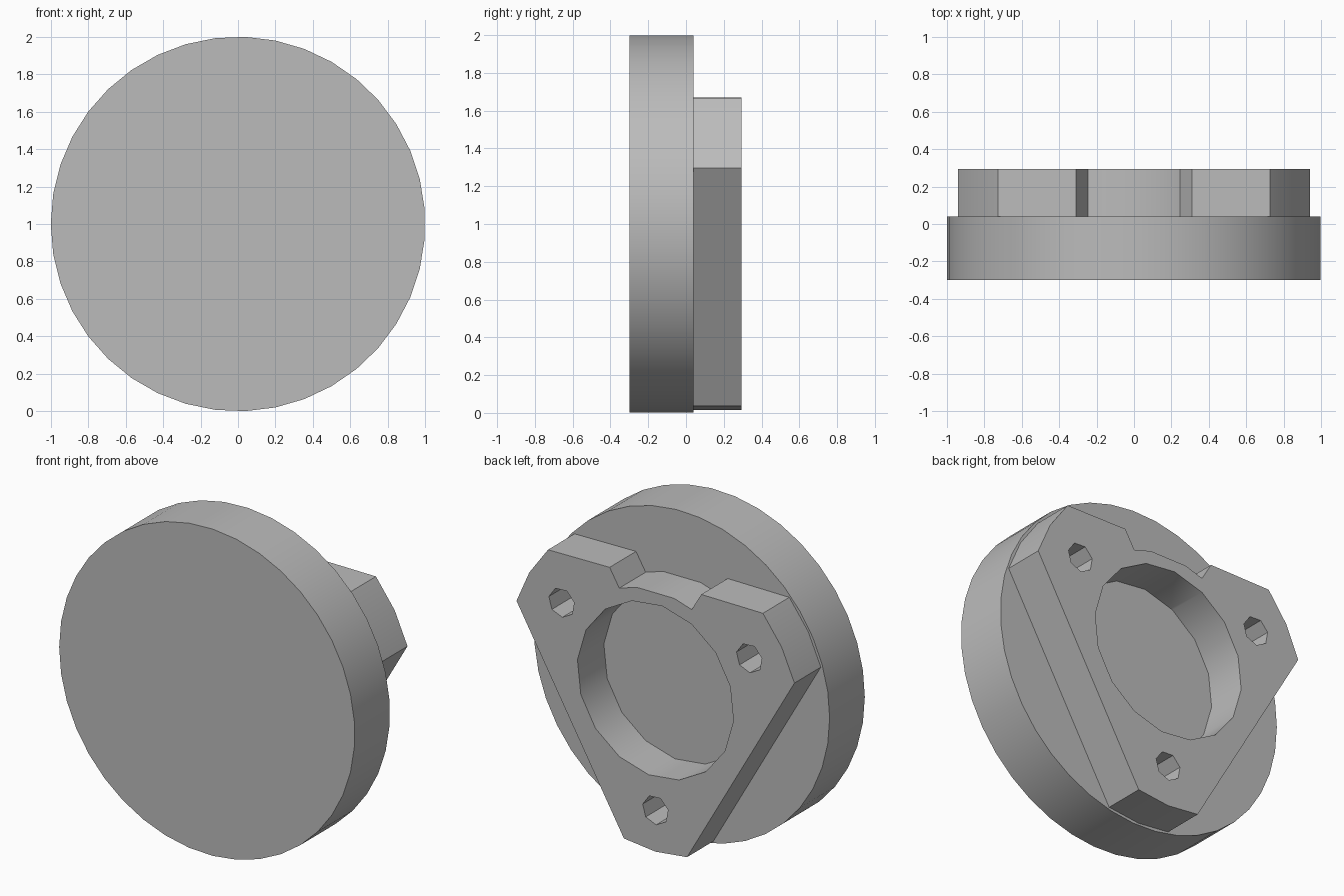
import bpy
import bmesh
import math

if "Cube" in bpy.data.objects:
    bpy.data.objects.remove(bpy.data.objects["Cube"])

CENTRE = 1.0
FRONT, STEP, BACK = -0.30, 0.04, 0.295

grey = bpy.data.materials.new("plain_grey")
grey.use_nodes = True
colour = (0.5, 0.5, 0.5, 1)
grey.diffuse_color = colour
grey.node_tree.nodes["Principled BSDF"].inputs["Base Color"].default_value = colour


def polar(radius, degrees):
    a = math.radians(degrees)
    return radius * math.cos(a), radius * math.sin(a)


def ring(radius, sides, start=0, at=(0, 0)):
    points = [polar(radius, start + 360 * i / sides) for i in range(sides)]
    return [(x + at[0], z + at[1]) for x, z in points]


def prism(name, outline, y0, y1):
    """Extrude an outline, given around the hub axis, from y0 to y1."""
    bm = bmesh.new()
    face = bm.faces.new([bm.verts.new((x, y0, CENTRE + z)) for x, z in outline])
    moved = bmesh.ops.extrude_face_region(bm, geom=[face])["geom"]
    verts = [v for v in moved if isinstance(v, bmesh.types.BMVert)]
    bmesh.ops.translate(bm, verts=verts, vec=(0, y1 - y0, 0))
    bmesh.ops.recalc_face_normals(bm, faces=bm.faces)
    mesh = bpy.data.meshes.new(name)
    bm.to_mesh(mesh)
    bm.free()
    obj = bpy.data.objects.new(name, mesh)
    bpy.context.collection.objects.link(obj)
    mesh.materials.append(grey)
    return obj


def smooth(obj):
    bpy.ops.object.select_all(action='DESELECT')
    obj.select_set(True)
    bpy.context.view_layer.objects.active = obj
    bpy.ops.object.shade_smooth_by_angle(angle=math.radians(30))


# Round cover disc
disc = prism("cover_disc", ring(1.0, 39, 180), FRONT, STEP)
smooth(disc)

# Three-lobed flange: each lobe ends in a shallow arc
lobes = [polar(0.986, mid + offset)
         for mid in (30, 150, 270) for offset in (-12.5, 0, 12.5)]

# Notch in the top edge, with its floor following the bore
notch = [(0.31, 0.67), (0.245, 0.56)]
notch += [polar(0.61, a) for a in (78, 102)]
notch += [(-0.245, 0.56), (-0.31, 0.67)]
outline = lobes[:3] + notch + lobes[3:]
flange = prism("mounting_flange", outline, STEP, BACK)

# Central bore and three screw holes
holes = [prism("bore_cutter", ring(0.53, 16, 5), STEP - 0.1, BACK + 0.1)]
for angle in (30, 150, 270):
    holes.append(prism("screw_hole_cutter", ring(0.088, 7, 10, polar(0.733, angle)),
                       STEP - 0.1, BACK + 0.1))
for cutter in holes:
    mod = flange.modifiers.new("hole", 'BOOLEAN')
    mod.operation = 'DIFFERENCE'
    mod.solver = 'EXACT'
    mod.object = cutter

# Apply the cuts and drop the cutters
bpy.context.view_layer.update()
graph = bpy.context.evaluated_depsgraph_get()
cut_mesh = bpy.data.meshes.new_from_object(flange.evaluated_get(graph))
flange.modifiers.clear()
flange.data = cut_mesh
for cutter in holes:
    bpy.data.objects.remove(cutter)
smooth(flange)
